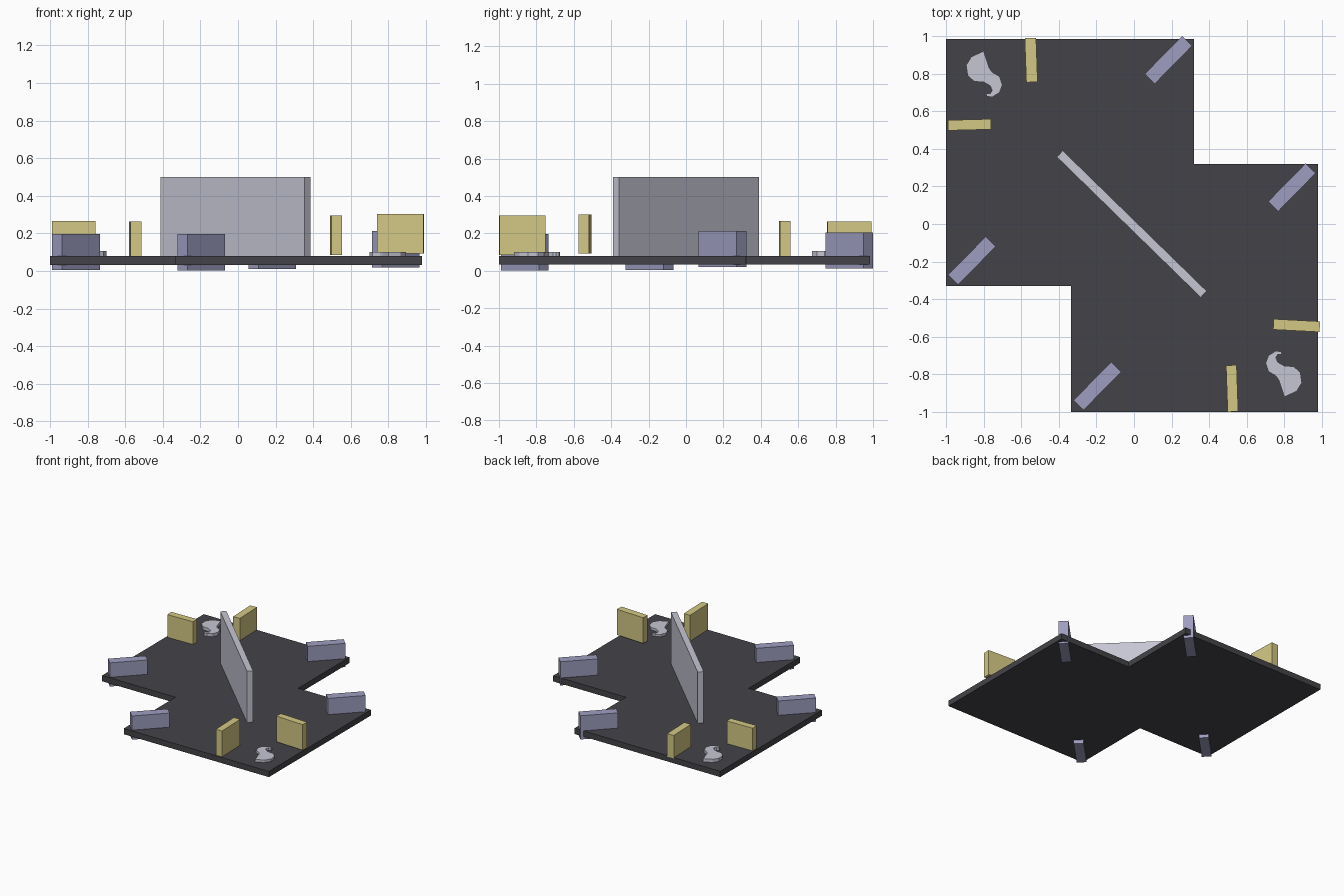
import bpy, bmesh, math
from mathutils import Matrix

cube = bpy.data.objects.get("Cube")
if cube:
    bpy.data.objects.remove(cube, do_unlink=True)


def material(name, srgb):
    # Convert 0-255 display values to linear
    col = [((c / 255 + 0.055) / 1.055) ** 2.4 for c in srgb] + [1]
    m = bpy.data.materials.new(name)
    m.use_nodes = True
    m.diffuse_color = col
    m.node_tree.nodes["Principled BSDF"].inputs["Base Color"].default_value = col
    return m


charcoal = material("charcoal", (68, 67, 72))
pale_grey = material("pale grey", (198, 198, 212))
lavender = material("lavender", (158, 158, 192))
sand = material("sand", (212, 200, 133))


def add_object(name, bm, mat):
    bmesh.ops.recalc_face_normals(bm, faces=bm.faces)
    mesh = bpy.data.meshes.new(name)
    bm.to_mesh(mesh)
    bm.free()
    mesh.materials.append(mat)
    obj = bpy.data.objects.new(name, mesh)
    bpy.context.collection.objects.link(obj)
    return obj


def prism(name, outline, z0, z1, mat):
    bm = bmesh.new()
    face = bm.faces.new([bm.verts.new((x, y, z0)) for x, y in outline])
    top = bmesh.ops.extrude_face_region(bm, geom=[face])["geom"]
    bmesh.ops.translate(bm, vec=(0, 0, z1 - z0),
                        verts=[v for v in top if isinstance(v, bmesh.types.BMVert)])
    return add_object(name, bm, mat)


def block(name, x, y, length, width, z0, z1, angle, mat):
    bm = bmesh.new()
    bmesh.ops.create_cube(bm, size=1, matrix=(
        Matrix.Translation((x, y, (z0 + z1) / 2))
        @ Matrix.Rotation(math.radians(angle), 4, "Z")
        @ Matrix.Diagonal((length, width, z1 - z0, 1))))
    return add_object(name, bm, mat)


# Stepped floor plate
prism("floor", [(-1, 0.985), (-1, -0.33), (-0.335, -0.33), (-0.335, -1),
                (0.98, -1), (0.98, 0.32), (0.32, 0.32), (0.32, 0.985)],
      0.033, 0.08, charcoal)

# Tall diagonal wall
block("centre_wall", -0.012, 0, 1.07, 0.046, 0.06, 0.5, -44.3, pale_grey)

# Diagonal barriers sunk through the floor
for name, x, y, z in (("left_front", -0.862, -0.195, 0.004),
                      ("front", -0.195, -0.862, 0.002),
                      ("back", 0.183, 0.873, 0.011),
                      ("right_back", 0.84, 0.195, 0.019)):
    block("barrier_" + name, x, y, 0.285, 0.075, z, z + 0.194, 45.5, lavender)

# Short walls guarding the two corners
block("back_corner_wall_a", -0.547, 0.872, 0.235, 0.06, 0.075, 0.263, -88, sand)
block("back_corner_wall_b", -0.875, 0.528, 0.23, 0.055, 0.075, 0.266, 1.5, sand)
block("front_corner_wall_a", 0.865, -0.54, 0.247, 0.056, 0.092, 0.302, -3, sand)
block("front_corner_wall_b", 0.522, -0.875, 0.247, 0.056, 0.084, 0.296, -88, sand)

# Curled floor markers, one the half-turn of the other
curl = [(-0.80, 0.92), (-0.865, 0.89), (-0.893, 0.845), (-0.885, 0.79),
        (-0.85, 0.758), (-0.80, 0.755), (-0.765, 0.735), (-0.755, 0.71),
        (-0.765, 0.695), (-0.788, 0.695), (-0.783, 0.68), (-0.755, 0.674),
        (-0.715, 0.70), (-0.70, 0.74), (-0.715, 0.785), (-0.755, 0.808),
        (-0.77, 0.83), (-0.785, 0.875)]
prism("back_marker", curl, 0.075, 0.106, pale_grey)
prism("front_marker", [(-x, -y) for x, y in curl], 0.075, 0.1, pale_grey)
